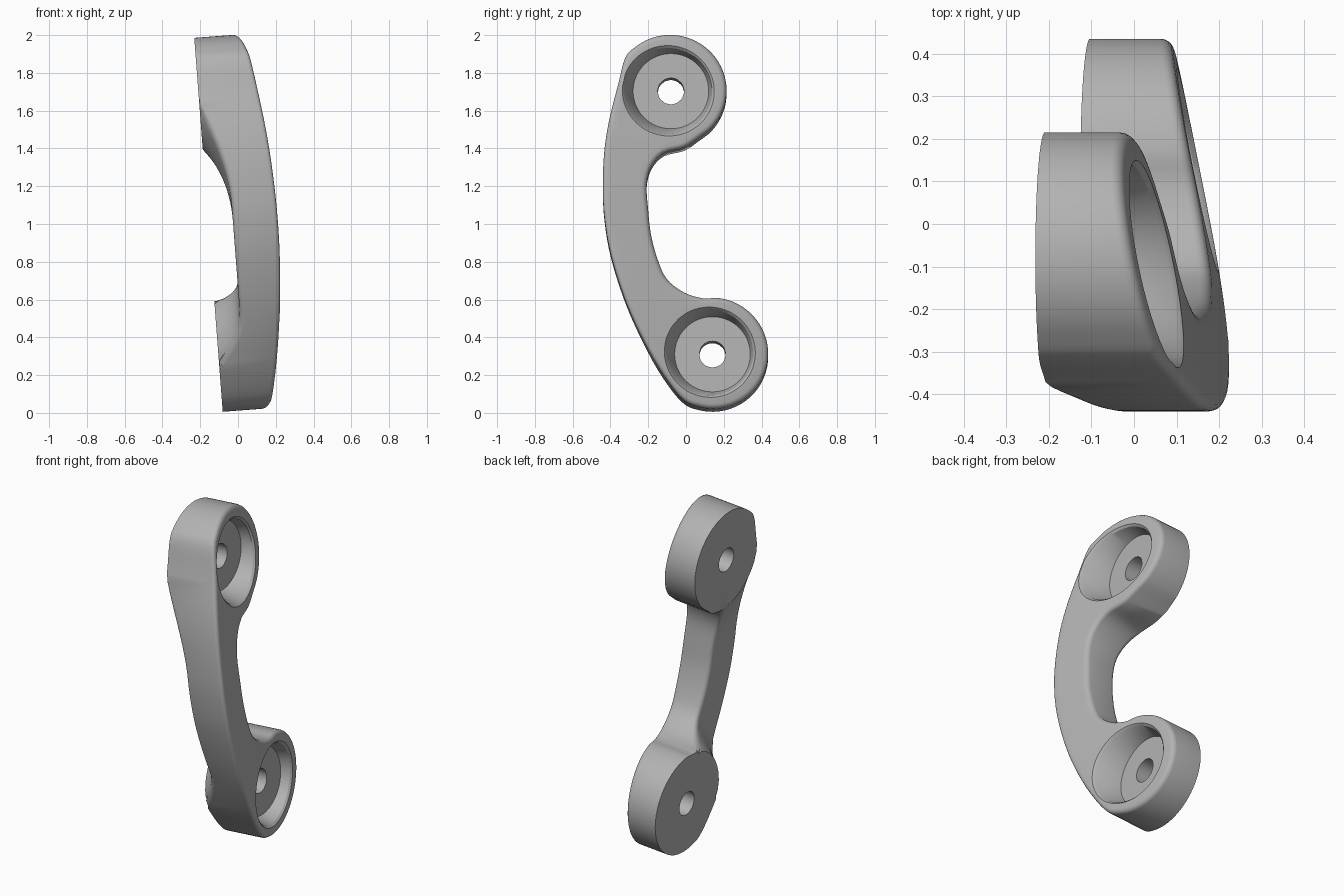
import bpy, bmesh, math
from mathutils import Vector, kdtree, geometry

if "Cube" in bpy.data.objects:
    bpy.data.objects.remove(bpy.data.objects["Cube"])

TILT = 0.0757                       # lean of the mounting plane
LOW, HIGH = Vector((0.14, 0.307)), Vector((-0.08, 1.708))   # boss centres (y, z)
R = 0.295                           # boss radius
FLOOR_R, HOLE_R = 0.2, 0.07
FILLET = 0.025
SEG = 64


def base(p):
    return -0.08 - TILT * p.y


def outer(p):
    return 0.18 - 0.05 * p.y ** 2 - 0.2 * p.x


def rise(p):
    """0 on the mounting faces, 1 on the raised underside of the grip."""
    f = 1.0
    for c, reach in ((LOW, 0.18), (HIGH, 0.4)):
        t = min(max(((p - c).length - R - 0.004) / reach, 0), 1)
        f = min(f, 1 - (1 - t) ** 2)
    return f


def underside(p):
    return base(p) + 0.13 * rise(p)


def polar(c, r, a):
    return c + Vector((math.cos(a), math.sin(a))) * r


def arc(c, start, end, n):
    return [polar(c, R, math.radians(start + (end - start) * i / n)) for i in range(n + 1)]


def smooth_loop(pts, sub):
    """Closed Catmull-Rom curve through the points."""
    out, n = [], len(pts)
    for i in range(n):
        a, b, c, d = (pts[(i + k) % n] for k in (-1, 0, 1, 2))
        for s in range(sub):
            t = s / sub
            out.append(0.5 * (2 * b + (c - a) * t + (2 * a - 5 * b + 4 * c - d) * t * t
                              + (3 * b - a - 3 * c + d) * t ** 3))
    return out


# Silhouette: lower boss, inner grip edge, upper boss, outer grip edge
inner = [(-0.01, .627), (-0.1, .695), (-0.15, .80), (-0.185, .93), (-0.2, 1.06),
         (-0.208, 1.2), (-0.18, 1.3), (-0.115, 1.37), (-0.01, 1.4)]
outside = [(-0.36, 1.73), (-0.405, 1.55), (-0.432, 1.38), (-0.44, 1.2), (-0.432, 1.02),
           (-0.395, .81), (-0.31, .55), (-0.2, .32), (-0.09, .145)]
outline = smooth_loop(arc(LOW, -120, 100, 14) + [Vector(p) for p in inner]
                      + arc(HIGH, -60, 145, 13) + [Vector(p) for p in outside], 4)
N = len(outline)
kd = kdtree.KDTree(N)
for i, p in enumerate(outline):
    kd.insert((p.x, p.y, 0), i)
kd.balance()


def inset(dist):
    out = []
    for i, p in enumerate(outline):
        t = (outline[(i + 1) % N] - outline[i - 1]).normalized()
        out.append(p + Vector((-t.y, t.x)) * dist)
    return out


def inside(p, margin):
    odd = False
    for i, b in enumerate(outline):
        a = outline[i - 1]
        if (a.y > p.y) != (b.y > p.y) and p.x < a.x + (b.x - a.x) * (p.y - a.y) / (b.y - a.y):
            odd = not odd
    return odd and kd.find((p.x, p.y, 0))[2] > margin


class Sheet:
    """One side of the body: constrained points with a height for each."""
    def __init__(self, height):
        self.height, self.pts, self.x, self.edges = height, [], [], []

    def add(self, p, x=None):
        self.pts.append(p)
        self.x.append(self.height(p) if x is None else x)
        return len(self.pts) - 1

    def ring(self, pts, xs):
        ids = [self.add(p, x) for p, x in zip(pts, xs)]
        self.edges += [(ids[i - 1], ids[i]) for i in range(len(ids))]
        return ids

    def grid(self, clear):
        step = 0.035
        for i in range(-13, 14):
            for j in range(58):
                p = Vector((i * step, j * step))
                if min((p - LOW).length, (p - HIGH).length) > clear and inside(p, 0.036):
                    self.add(p)

    def build(self, bm, flip):
        verts, _, faces, origin, _, _ = geometry.delaunay_2d_cdt(
            self.pts, self.edges, [], 1, 1e-5)
        made, lookup = [], {}
        for p, ids in zip(verts, origin):
            x = self.x[ids[0]] if ids else self.height(p)
            v = bm.verts.new((x, p.x, p.y + TILT * x))
            made.append(v)
            lookup.update((k, v) for k in ids)
        for f in faces:
            mid = sum((verts[k] for k in f), Vector((0, 0))) / len(f)
            if min((mid - LOW).length, (mid - HIGH).length) > HOLE_R * 0.98:
                bm.faces.new([made[k] for k in (reversed(f) if flip else f)])
        return lookup


angles = [math.tau * i / SEG for i in range(SEG)]
top, bottom = Sheet(outer), Sheet(underside)

# Rounded border on both sides
borders = []
for k in range(5):
    a = math.pi / 2 * k / 4
    pts = inset(FILLET * (1 - math.cos(a)))
    drop = FILLET * (1 - math.sin(a))
    t = top.ring(pts, [outer(p) - drop for p in pts])
    b = bottom.ring(pts, [underside(p) + drop * min(1, 3 * rise(q))
                          for p, q in zip(pts, outline)])
    borders.append((t, b))

# Cupped recesses with bolt holes
hole_loops = []
for c in (LOW, HIGH):
    def floor(p, c=c):
        return base(p) + 0.145

    hole = [polar(c, HOLE_R, a) for a in angles]
    t = top.ring(hole, [floor(p) for p in hole])
    b = bottom.ring(hole, [base(p) for p in hole])
    hole_loops.append((t, b))
    foot = [polar(c, FLOOR_R, a) for a in angles]
    top.ring(foot, [floor(p) for p in foot])
    lips, rims = [], []
    for a in angles:
        r = FLOOR_R
        for _ in range(12):         # where the flared wall meets the outer face
            p = polar(c, r, a)
            r = FLOOR_R + 0.3 * (outer(p) - 0.012 - floor(p))
        lips.append(polar(c, r, a))
        rims.append(polar(c, r + 0.012, a))
    top.ring(lips, [outer(p) - 0.012 for p in lips])
    top.ring(rims, [outer(p) for p in rims])

    # Edge of the mounting face and the flare into the grip
    for extra in (0.004, 0.02, 0.045, 0.075, 0.11, 0.15):
        last = None
        for a in angles:
            p = polar(c, R + extra, a)
            ok = inside(p, FILLET + 0.004)
            now = bottom.add(p) if ok else None
            if ok and last is not None:
                bottom.edges.append((last, now))
            last = now

top.grid(0.29)
bottom.grid(R + 0.17)

# Join the sides with the outer wall and the hole walls
bm = bmesh.new()
up = top.build(bm, False)
down = bottom.build(bm, True)
for t, b in [borders[0]] + hole_loops:
    for i in range(len(t)):
        bm.faces.new((up[t[i - 1]], up[t[i]], down[b[i]], down[b[i - 1]]))
bmesh.ops.recalc_face_normals(bm, faces=bm.faces)
mesh = bpy.data.meshes.new("pull_handle")
bm.to_mesh(mesh)
bm.free()

grey = bpy.data.materials.new("plain_grey")
grey.use_nodes = True
colour = (0.45, 0.45, 0.45, 1)
grey.diffuse_color = colour
grey.node_tree.nodes["Principled BSDF"].inputs["Base Color"].default_value = colour
mesh.materials.append(grey)

handle = bpy.data.objects.new("pull_handle", mesh)
bpy.context.collection.objects.link(handle)
bpy.context.view_layer.objects.active = handle
handle.select_set(True)
bpy.ops.object.shade_smooth_by_angle(angle=math.radians(30))
